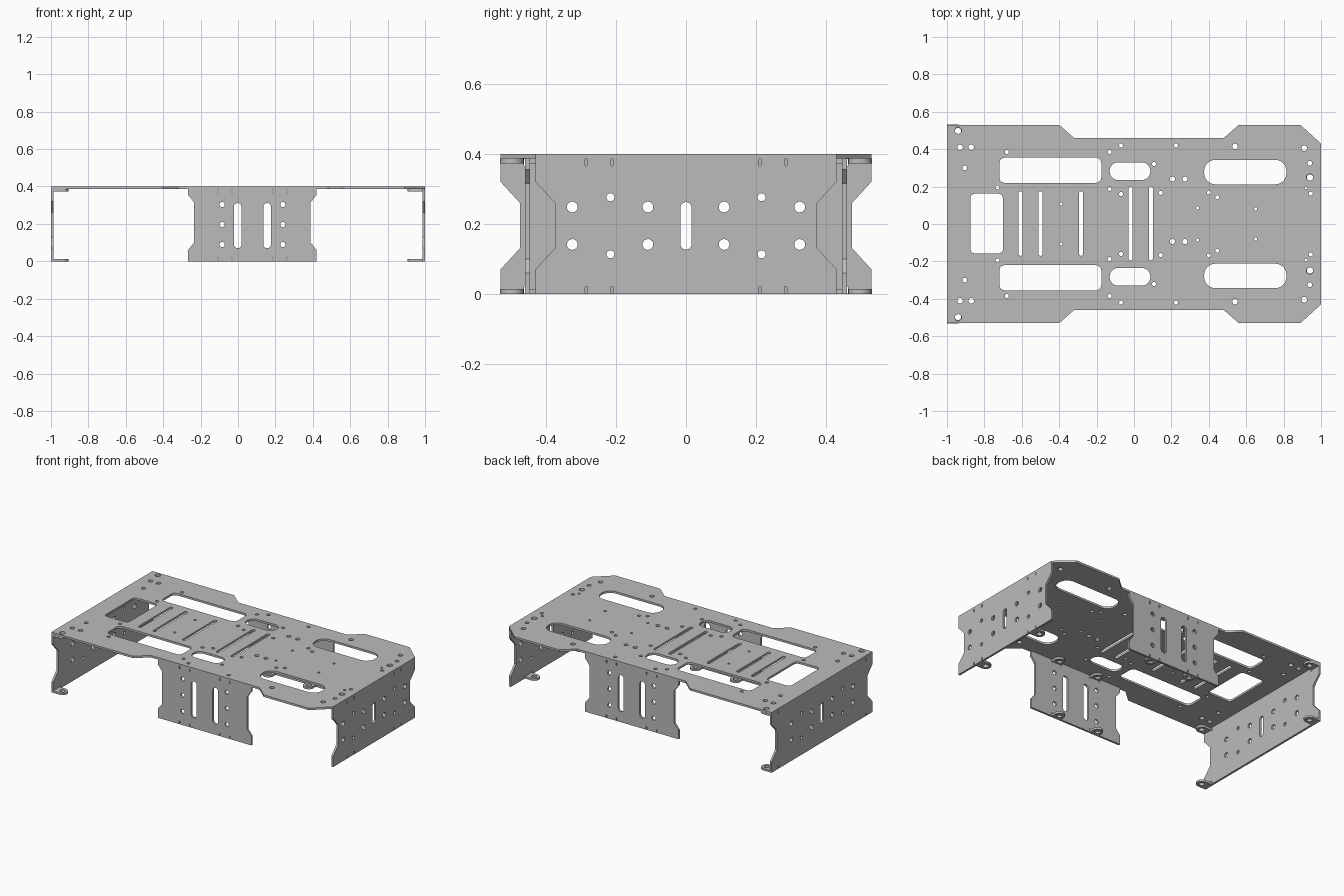
import bpy, bmesh
from math import sin, cos, pi
from mathutils import Matrix

cube = bpy.data.objects.get("Cube")
if cube:
    bpy.data.objects.remove(cube, do_unlink=True)

THICK = 0.0135      # sheet metal gauge
TOP = 0.4           # overall height

# Single brushed sheet metal colour
metal = bpy.data.materials.new("grey sheet metal")
grey = (0.5, 0.5, 0.5, 1)
metal.diffuse_color = grey
metal.use_nodes = True
metal.node_tree.nodes["Principled BSDF"].inputs["Base Color"].default_value = grey


def rounded(left, right, low, high, radius, steps=6):
    """Rounded rectangle loop; also gives slots and round holes."""
    loop = []
    corners = ((right, high), (left, high), (left, low), (right, low))
    for quarter, (x, y) in enumerate(corners):
        cx = x - radius if x == right else x + radius
        cy = y - radius if y == high else y + radius
        for i in range(steps + 1):
            a = (quarter + i / steps) * pi / 2
            p = (cx + radius * cos(a), cy + radius * sin(a))
            if not loop or abs(p[0] - loop[-1][0]) + abs(p[1] - loop[-1][1]) > 1e-5:
                loop.append(p)
    first, last = loop[0], loop[-1]
    if abs(first[0] - last[0]) + abs(first[1] - last[1]) < 1e-5:
        loop.pop()
    return loop


def hole(x, y, radius):
    return rounded(x - radius, x + radius, y - radius, y + radius, radius, 4)


def slot(x, low, high, half):
    return rounded(x - half, x + half, low, high, half)


def flip(loop):
    return [(x, -y) for x, y in loop]


def both(loops):
    """Loops plus their copies mirrored across the centre line."""
    return loops + [flip(l) for l in loops]


def plate(name, outline, holes, matrix):
    """Flat sheet cut from an outline with holes, then placed."""
    curve = bpy.data.curves.new(name, "CURVE")
    curve.dimensions = "2D"
    curve.fill_mode = "BOTH"
    curve.extrude = THICK / 2
    for loop in [outline] + holes:
        spline = curve.splines.new("POLY")
        spline.points.add(len(loop) - 1)
        for point, (x, y) in zip(spline.points, loop):
            point.co = (x, y, 0, 1)
        spline.use_cyclic_u = True
    temp = bpy.data.objects.new(name + " outline", curve)
    mesh = bpy.data.meshes.new_from_object(temp)
    bpy.data.objects.remove(temp)
    bpy.data.curves.remove(curve)
    mesh.name = name
    mesh.transform(matrix)
    bm = bmesh.new()
    bm.from_mesh(mesh)
    bmesh.ops.remove_doubles(bm, verts=bm.verts, dist=1e-5)
    bmesh.ops.recalc_face_normals(bm, faces=bm.faces)
    bm.to_mesh(mesh)
    bm.free()
    mesh.materials.clear()
    mesh.materials.append(metal)
    obj = bpy.data.objects.new(name, mesh)
    bpy.context.collection.objects.link(obj)
    bpy.ops.object.select_all(action="DESELECT")
    obj.select_set(True)
    bpy.context.view_layer.objects.active = obj
    bpy.ops.object.shade_smooth_by_angle()
    return obj


# Deck outline: one half, mirrored to the other
half = [(-1, -.53), (-.4, -.53), (-.32, -.46), (.48, -.46),
        (.56, -.53), (.89, -.53), (1, -.43)]
deck_outline = half + flip(half)[::-1]

# Deck holes grouped by radius, mirrored front to back
groups = {
    .018: [(-.94, .5), (.94, .25)],
    .015: [(-.93, .41), (-.87, .41), (.91, .405), (.54, .415)],
    .013: [(-.905, .3), (.94, .325)],
    .011: [(-.68, .385), (-.13, .385), (-.07, .42), (.107, .32), (.225, .42),
           (-.13, .187), (-.07, .16), (.143, .166), (.4, .168), (.445, .143),
           (.945, .163), (-.73, .195)],
    .008: [(.34, .086), (.65, .08), (-.39, .107), (.92, .193)],
}
cuts = [hole(x, y, r) for r, spots in groups.items() for x, y in spots]

# Large lightening windows in mirrored pairs
cuts += [rounded(-.72, -.175, .22, .355, .03),
         rounded(-.13, .087, .235, .33, .045),
         rounded(.375, .815, .212, .343, .06)]
deck_cuts = both(cuts)

# Centre line window, strap slots and an offset hole set
deck_cuts.append(rounded(-.875, -.7, -.157, .162, .025))
deck_cuts += [slot(x, -.17, .175, .011) for x in (-.607, -.5, -.283)]
deck_cuts += [slot(x, -.195, .2, .011) for x in (-.018, .09)]
deck_cuts += [hole(x, y, .014) for x in (.205, .272) for y in (.24, -.094)]

plate("top_deck", deck_outline, deck_cuts, Matrix.Translation((0, 0, TOP - THICK / 2)))


def waisted(left, right, pinch, levels):
    """Wall outline with a narrowed middle."""
    a, b, c, d = levels
    edge = [(0, 0), (0, a), (pinch, b), (pinch, c), (0, d), (0, TOP - THICK)]
    return ([(right - p, z) for p, z in edge]
            + [(left + p, z) for p, z in reversed(edge)])


def reliefs(centres, left, right):
    """Thin bend relief notches beside each lug."""
    notches = []
    for c in centres:
        for u in (c - .037, c + .037):
            if left + .01 < u < right - .01:
                for z in (.001, TOP - THICK - .021):
                    notches.append(rounded(u - .003, u + .003, z, z + .02, .001, 1))
    return notches


def lugs(name, centres, depth, wall_matrix):
    """Rounded mounting tabs bent inward at top and bottom of a wall."""
    for i, c in enumerate(centres):
        r = .034
        tab = [(c - r, 0), (c + r, 0)]
        tab += [(c + r * cos(k * pi / 10), depth - r + r * sin(k * pi / 10))
                for k in range(11)]
        for level, z in (("lower", THICK / 2), ("upper", TOP - THICK * 1.5)):
            plate(f"{name}_{level}_lug_{i + 1}", tab, [hole(c, depth - r, .017)],
                  wall_matrix @ Matrix.Translation((0, 0, z)))


# Side walls under the deck waist
upright = Matrix.Rotation(pi / 2, 4, "X")
side_lugs = (-.07, .225)
side_cuts = [hole(x, z, .014) for x in (-.085, .24) for z in (.09, .197, .304)]
side_cuts += [slot(x, .07, .312, .02) for x in (-.002, .156)]
side_cuts += reliefs(side_lugs, -.267, .42)
side_shape = waisted(-.267, .42, .032, (.06, .1, .315, .355))
for name, sign in (("front", -1), ("back", 1)):
    place = Matrix.Translation((0, sign * (.46 - THICK / 2), 0))
    plate(name + "_wall", side_shape, side_cuts, place @ upright)
    inward = Matrix.Translation((0, sign * .46, 0)) @ Matrix.Diagonal((1, -sign, 1, 1))
    lugs(name, side_lugs, .074, inward)

# End walls: wide at the right end, narrow at the left end
end_cuts = [hole(y, z, .0155) for y in (-.325, -.109, .109, .325) for z in (.141, .248)]
end_cuts += [hole(y, z, .0115) for y in (-.216, .216) for z in (.113, .276)]
end_cuts.append(slot(0, .126, .262, .016))
for name, sign, width, reach in (("right_end", -1, .53, .497), ("left_end", 1, .43, .248)):
    shape = waisted(-width, width, .055, (.07, .13, .26, .32))
    centres = (-reach, reach)
    place = Matrix.Translation((sign * (1 - THICK / 2), 0, 0))
    turn = Matrix.Rotation(pi / 2, 4, "Z")
    plate(name + "_wall", shape, end_cuts + reliefs(centres, -width, width),
          place @ turn @ upright)
    inward = Matrix.Translation((sign, 0, 0)) @ turn @ Matrix.Diagonal((1, sign, 1, 1))
    lugs(name, centres, .093, inward)
